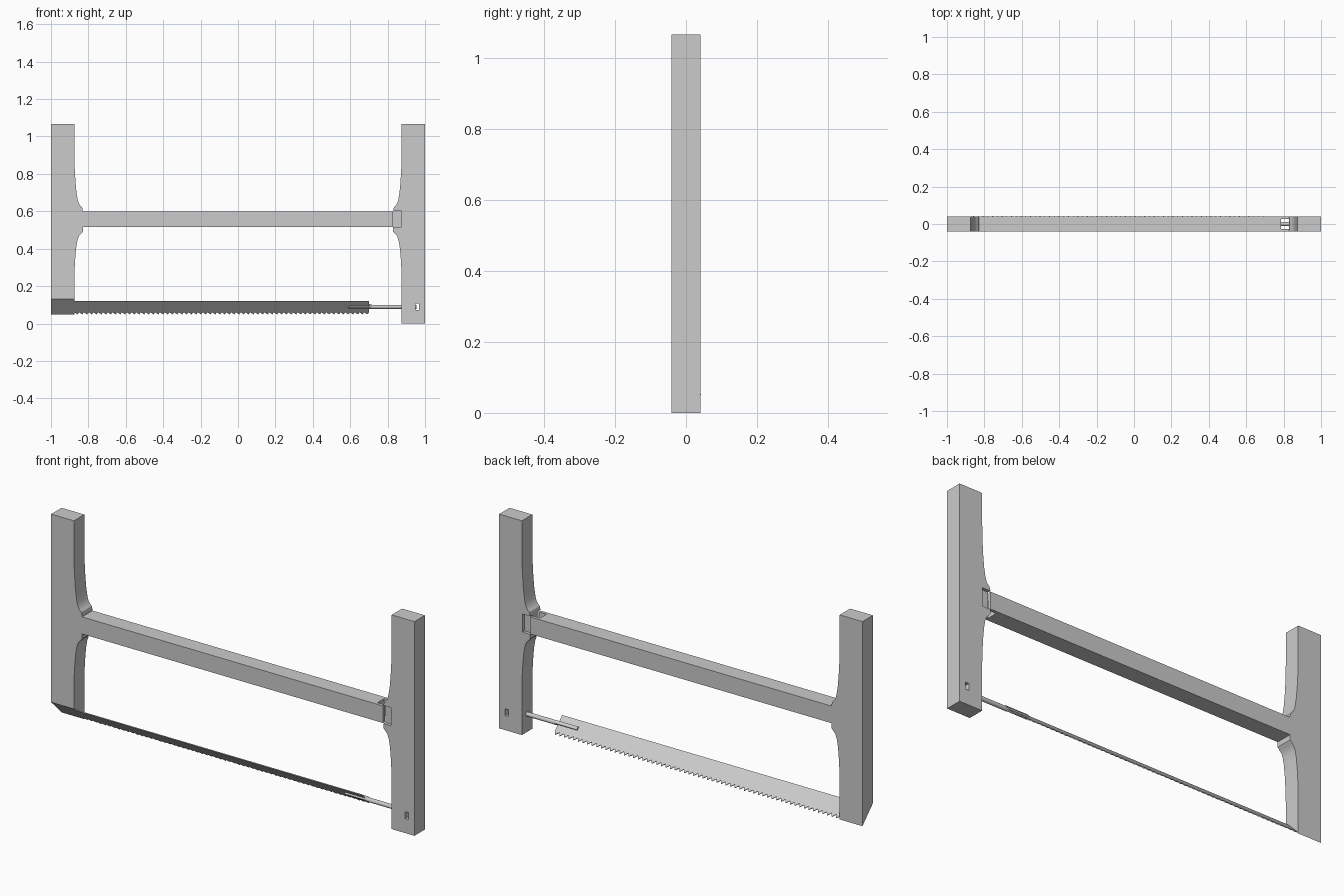
import bpy, bmesh, math
from mathutils import Vector

if "Cube" in bpy.data.objects:
    bpy.data.objects.remove(bpy.data.objects["Cube"])

W = 0.041                      # half depth of the timber
ZB = 0.089                     # height of the blade axis
R = math.sqrt(0.5)

grey = bpy.data.materials.new("plain grey")
grey.diffuse_color = (0.6, 0.6, 0.6, 1)
grey.use_nodes = True
grey.node_tree.nodes["Principled BSDF"].inputs["Base Color"].default_value = grey.diffuse_color


def finish(name, bm):
    bmesh.ops.recalc_face_normals(bm, faces=bm.faces)
    me = bpy.data.meshes.new(name)
    bm.to_mesh(me)
    bm.free()
    ob = bpy.data.objects.new(name, me)
    bpy.context.collection.objects.link(ob)
    me.materials.append(grey)
    return ob


def prism(name, pts, lo, hi, place):
    """Extrude a 2D outline from lo to hi; place maps (u, v, depth) to space."""
    bm = bmesh.new()
    a = [bm.verts.new(place(u, v, lo)) for u, v in pts]
    b = [bm.verts.new(place(u, v, hi)) for u, v in pts]
    bm.faces.new(a)
    bm.faces.new(b[::-1])
    for i in range(len(pts)):
        j = (i + 1) % len(pts)
        bm.faces.new((a[i], b[i], b[j], a[j]))
    return finish(name, bm)


def upright(u, v, d):          # outline in x, z with depth along y
    return Vector((u, d, v))


def slanted(u, v, d):          # blade plane, leaning 45 degrees
    return Vector((u, (v + d) * R, ZB + (d - v) * R))


def box(name, x0, x1, y0, y1, z0, z1):
    return prism(name, [(x0, z0), (x1, z0), (x1, z1), (x0, z1)], y0, y1, upright)


def cut(ob, cutter):
    cutter.hide_render = True
    m = ob.modifiers.new("cut", 'BOOLEAN')
    m.operation, m.object, m.solver = 'DIFFERENCE', cutter, 'EXACT'
    bpy.context.view_layer.objects.active = ob
    bpy.ops.object.modifier_apply(modifier=m.name)
    bpy.data.objects.remove(cutter)


def smooth(ob):
    bpy.ops.object.select_all(action='DESELECT')
    ob.select_set(True)
    bpy.context.view_layer.objects.active = ob
    bpy.ops.object.shade_smooth_by_angle(angle=math.radians(25))


# Inner edge of a post, swelling where the crossbar meets it
inner = [(.875, 1.066), (.875, .92), (.873, .83), (.869, .76), (.864, .705),
         (.857, .662), (.850, .640), (.842, .630), (.834, .622), (.830, .605),
         (.830, .510), (.830, .490), (.840, .478), (.850, .468), (.858, .447),
         (.864, .415), (.869, .365), (.873, .30), (.875, .23), (.875, 0)]
outline = inner + [(1, 0), (1, 1.066)]

# Right post: tongue for the crossbar and a pin hole at the foot
right = prism("right_post", outline, -W, W, upright)
for s in (-1, 1):
    y = sorted((s * .025, s * .08))
    cut(right, box("cheek_cutter", .80, .872, y[0], y[1], .513, .603))
cut(right, box("pin_hole_cutter", .948, .967, -.1, .1, .072, .106))
smooth(right)

# Left post: mirrored, foot cut off at the slant of the blade
left = prism("left_post", [(-x, z) for x, z in outline], -W, W, upright)
bm = bmesh.new()
bm.from_mesh(left.data)
res = bmesh.ops.bisect_plane(bm, geom=bm.verts[:] + bm.edges[:] + bm.faces[:],
                             plane_co=(0, 0, ZB), plane_no=(0, 1, 1), clear_inner=True)
bmesh.ops.holes_fill(bm, edges=[e for e in bm.edges if e.is_boundary])
bmesh.ops.recalc_face_normals(bm, faces=bm.faces)
bm.to_mesh(left.data)
bm.free()
smooth(left)

# Crossbar with an open fork at its right end
bar = box("crossbar", -.85, .828, -W, W, .515, .600)
cut(bar, box("fork_cutter", .786, .9, -.026, .026, .4, .7))

# Toothed blade
teeth, x0, x1 = 62, -.875, .70
step = (x1 - x0) / teeth
edge = [(-.96, -.041), (-.96, .041), (x0, .041)]
for i in range(teeth):
    edge += [(x0 + (i + .7) * step, .057), (x0 + (i + 1) * step, .041)]
edge += [(x1, -.041)]
prism("blade", edge, 0, .004, slanted)

# Tension rod and the two jaws gripping the blade
bm = bmesh.new()
bmesh.ops.create_cone(bm, cap_ends=True, segments=24, radius1=.0105, radius2=.0105, depth=.25)
for v in bm.verts:
    v.co = Vector((v.co.z + .83, v.co.x, v.co.y + ZB))
smooth(finish("tension_rod", bm))
for side, lo, hi in (("upper", .004, .012), ("lower", -.008, 0)):
    prism(side + "_jaw", [(.592, -.008), (.715, -.008), (.715, .008), (.592, .008)],
          lo, hi, slanted)
